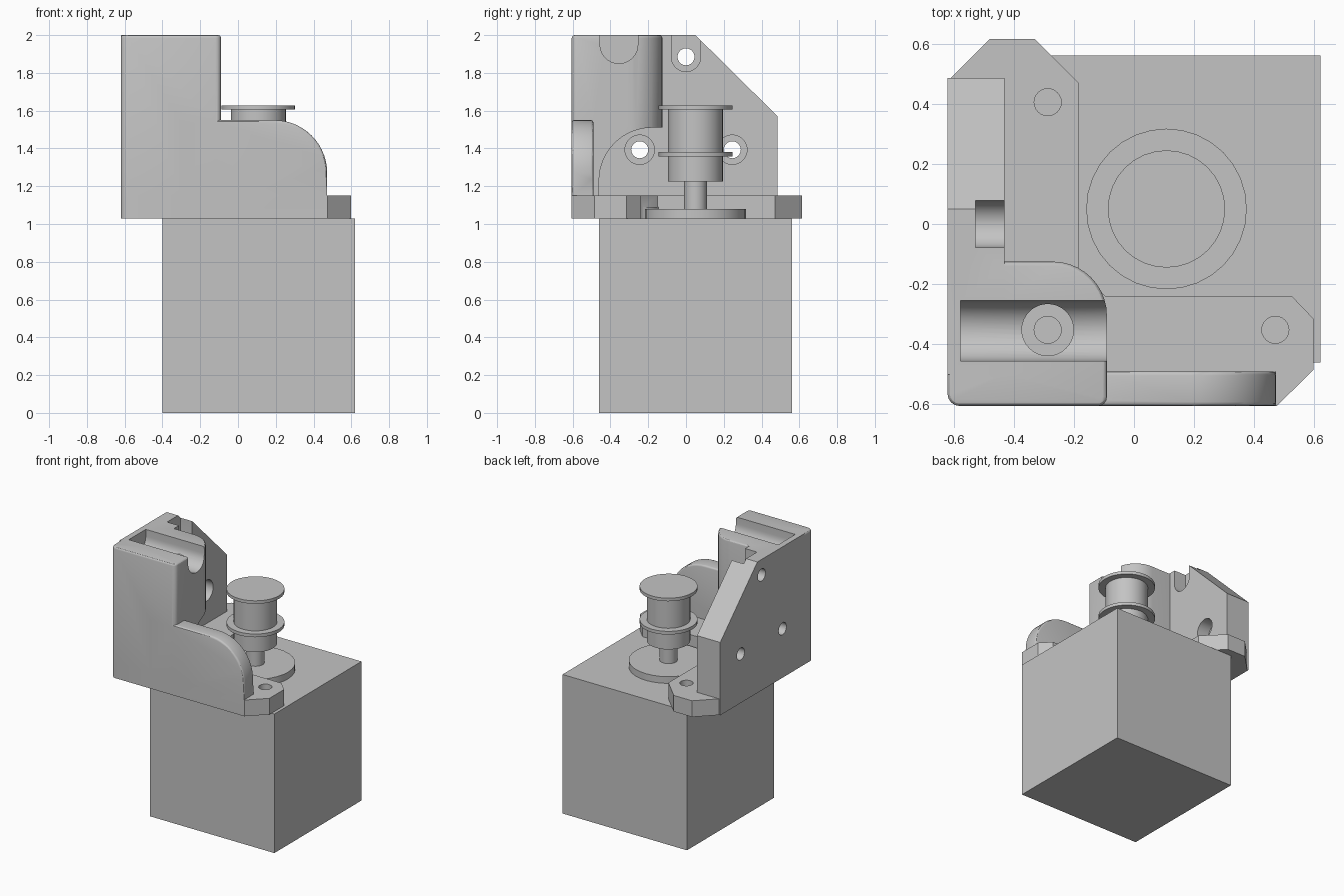
import bpy, bmesh
from math import sin, cos, pi, radians
from mathutils import Vector

cube = bpy.data.objects.get("Cube")
if cube:
    bpy.data.objects.remove(cube, do_unlink=True)

grey = bpy.data.materials.new("plain grey")
grey.use_nodes = True
colour = (0.55, 0.55, 0.55, 1)
grey.diffuse_color = colour
grey.node_tree.nodes["Principled BSDF"].inputs["Base Color"].default_value = colour


def arc(cx, cy, r, start, end, steps=10):
    angles = [radians(start + (end - start) * i / steps) for i in range(steps + 1)]
    return [(cx + r * cos(a), cy + r * sin(a)) for a in angles]


def prism(name, points, axis, low, high, bevel=0, bevel_rule=None):
    """Extrude a 2D outline along an axis; optionally round the edges a rule picks."""
    place = {"x": lambda p, d: (d, p[0], p[1]),
             "y": lambda p, d: (p[0], d, p[1]),
             "z": lambda p, d: (p[0], p[1], d)}[axis]
    bm = bmesh.new()
    face = bm.faces.new([bm.verts.new(place(p, low)) for p in points])
    new = bmesh.ops.extrude_face_region(bm, geom=[face])["geom"]
    move = Vector(place((0, 0), high - low))
    bmesh.ops.translate(bm, vec=move, verts=[g for g in new if isinstance(g, bmesh.types.BMVert)])
    bmesh.ops.recalc_face_normals(bm, faces=bm.faces)
    if bevel:
        edges = [e for e in bm.edges if bevel_rule(*[v.co for v in e.verts])]
        bmesh.ops.bevel(bm, geom=edges, offset=bevel, segments=3, profile=0.5,
                        affect="EDGES", clamp_overlap=True)
    mesh = bpy.data.meshes.new(name)
    bm.to_mesh(mesh)
    bm.free()
    obj = bpy.data.objects.new(name, mesh)
    bpy.context.collection.objects.link(obj)
    mesh.materials.append(grey)
    return obj


def box(name, x, y, z):
    return prism(name, [(x[0], y[0]), (x[1], y[0]), (x[1], y[1]), (x[0], y[1])], "z", *z)


def rod(name, u, v, r, axis, low, high, sides=32):
    return prism(name, arc(u, v, r, 0, 360, sides)[:-1], axis, low, high)


def u_slot(name, y, z, r, low, high):
    """Round-bottomed slot along x, open at the top."""
    return prism(name, arc(y, z, r, 180, 360, 20) + [(y + r, 2.2), (y - r, 2.2)], "x", low, high)


def combine(target, tool, operation):
    mod = target.modifiers.new("combine", "BOOLEAN")
    mod.operation, mod.solver, mod.object = operation, "EXACT", tool
    bpy.ops.object.select_all(action="DESELECT")
    bpy.context.view_layer.objects.active = target
    target.select_set(True)
    bpy.ops.object.modifier_apply(modifier=mod.name)
    bpy.data.objects.remove(tool, do_unlink=True)


def smooth(obj):
    bpy.ops.object.select_all(action="DESELECT")
    bpy.context.view_layer.objects.active = obj
    obj.select_set(True)
    bpy.ops.object.shade_smooth_by_angle(angle=radians(30))


# Motor, its round boss, shaft and flanged pulley
box("motor_body", (-0.4, 0.62), (-0.46, 0.56), (0, 1.03))
for name, r, low, high in [("motor_boss", 0.267, 1.03, 1.08),
                           ("motor_shaft", 0.06, 1.08, 1.24),
                           ("pulley_hub", 0.146, 1.225, 1.36),
                           ("pulley_lower_flange", 0.195, 1.358, 1.382),
                           ("pulley_drum", 0.146, 1.38, 1.61),
                           ("pulley_upper_flange", 0.195, 1.605, 1.628)]:
    smooth(rod(name, 0.108, 0.05, r, "z", low, high))

# L-shaped mounting plate with clipped corners
bracket = prism("mounting_bracket", [
    (-0.62, -0.565), (-0.58, -0.605), (0.475, -0.605), (0.597, -0.485), (0.597, -0.315),
    (0.525, -0.24), (-0.095, -0.24), (-0.185, -0.15), (-0.185, 0.47),
    (-0.33, 0.615), (-0.48, 0.615), (-0.62, 0.475)], "z", 1.03, 1.15)

# Tower with a rounded inner corner and an arched pocket below
tower = prism("tower", arc(-0.58, -0.565, 0.04, 180, 270, 4)
              + arc(-0.12, -0.575, 0.03, 270, 360, 4)
              + arc(-0.27, -0.305, 0.18, 0, 90) + [(-0.62, -0.125)],
              "z", 1.03, 2.0, 0.015, lambda a, b: min(a.z, b.z) > 1.9)
pocket = prism("pocket", [(0.2, 1.09), (-0.46, 1.09)] + arc(-0.18, 1.23, 0.28, 180, 90, 16)
               + [(0.2, 1.51)], "x", -0.43, 0.3)
combine(tower, pocket, "DIFFERENCE")

# Side wall with a sloped back corner
wall = prism("side_wall", [(-0.5, 1.03), (0.485, 1.03), (0.485, 1.57), (0.05, 2.0), (-0.5, 2.0)],
             "x", -0.62, -0.43)

# Low front arm with a rounded end
arm = prism("front_arm", [(-0.3, 1.03), (0.472, 1.03)] + arc(0.192, 1.27, 0.28, 0, 90, 14)
            + [(-0.3, 1.55)], "y", -0.605, -0.49, 0.02,
            lambda a, b: abs(a.y - b.y) < 0.01 and min(a.z, b.z) > 1.1 and max(a.x, b.x) > -0.2)

for part in (tower, wall, arm):
    combine(bracket, part, "UNION")

# Channel across the tower top, and the slot at the top of the wall
combine(bracket, u_slot("channel", -0.355, 1.95, 0.1, -0.577, 0.2), "DIFFERENCE")
combine(bracket, u_slot("slot", 0, 1.885, 0.078, -0.527, -0.3), "DIFFERENCE")

# Vertical screw holes, one with a wide access bore
combine(bracket, rod("bore", -0.287, -0.352, 0.086, "z", 1.15, 2.2), "DIFFERENCE")
for x, y in [(-0.287, -0.352), (-0.287, 0.405), (0.47, -0.352)]:
    combine(bracket, rod("hole", x, y, 0.045, "z", 0.9, 1.3, 24), "DIFFERENCE")

# Sideways screw holes through the wall, the lower ones counterbored
for y in (-0.245, 0.245):
    combine(bracket, rod("counterbore", y, 1.393, 0.078, "x", -0.527, -0.4), "DIFFERENCE")
for y, z in [(-0.245, 1.393), (0.245, 1.393), (0, 1.885)]:
    combine(bracket, rod("hole", y, z, 0.045, "x", -0.8, -0.4, 24), "DIFFERENCE")
smooth(bracket)
